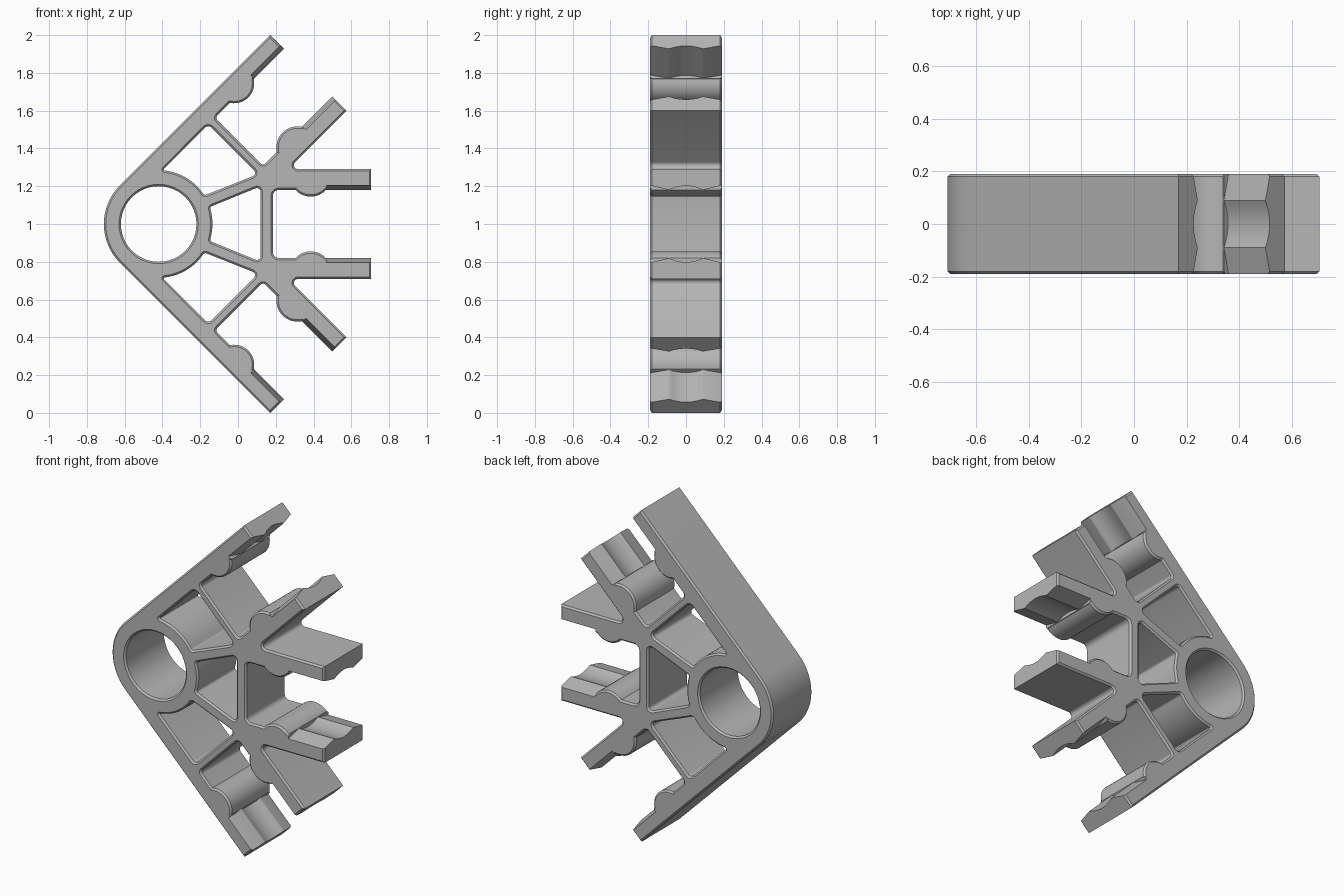
import bpy, bmesh, math
from mathutils import Vector

cube = bpy.data.objects.get("Cube")
if cube:
    bpy.data.objects.remove(cube, do_unlink=True)

HALF_DEPTH, EDGE = 0.19, 0.01
HUB = Vector((-0.42, 0))

plastic = bpy.data.materials.new("grey plastic")
plastic.use_nodes = True
grey = (0.47, 0.47, 0.47, 1)
plastic.diffuse_color = grey
plastic.node_tree.nodes["Principled BSDF"].inputs["Base Color"].default_value = grey


def arc(center, radius, start, end, steps=12):
    """Points on an arc, angles in degrees, as (x, z, corner radius)."""
    out = []
    for i in range(steps + 1):
        a = math.radians(start + (end - start) * i / steps)
        out.append((center[0] + radius * math.cos(a), center[1] + radius * math.sin(a), 0))
    return out


def rounded(points):
    """Replace each corner that has a radius by a fillet."""
    out = []
    for i, (x, z, r) in enumerate(points):
        p = Vector((x, z))
        if r == 0:
            out.append(p)
            continue
        to_a = Vector(points[i - 1][:2]) - p
        to_b = Vector(points[(i + 1) % len(points)][:2]) - p
        half = to_a.angle(to_b) / 2
        t = min(r / math.tan(half), 0.48 * to_a.length, 0.48 * to_b.length)
        r = t * math.tan(half)
        a, b = to_a.normalized(), to_b.normalized()
        mid = p + (a + b).normalized() * (r / math.sin(half))
        va, vb = p + a * t - mid, p + b * t - mid
        turn = math.pi - 2 * half
        n = max(2, math.ceil(turn / math.radians(18)))
        for k in range(n + 1):
            f = k / n
            out.append(mid + (va * math.sin((1 - f) * turn) + vb * math.sin(f * turn)) / math.sin(turn))
    return out


def mirrored(points):
    return [(x, -z, r) for x, z, r in reversed(points)]


# Clip arms: bump centre, bump radius, height above the gripping face, facing angle
ARMS = {
    "straight": ((0.385, 0.255), 0.11, 0.075, -90),
    "diagonal": ((0.315, 0.405), 0.112, 0.06, 135),
    "outer": ((-0.02, 0.745), 0.106, 0.0566, -45),
}


def bump(name):
    center, radius, height, facing = ARMS[name]
    half = math.degrees(math.acos(height / radius))
    return arc(center, radius, facing - half, facing + half)


# Outer outline, upper half, then mirrored
upper = [(0.185, 0.18, 0.03)]
upper += bump("straight")
upper += [(0.705, 0.18, 0), (0.705, 0.29, 0), (0.265, 0.29, 0.022),
          (0.575, 0.60, 0), (0.5, 0.675, 0)]
upper += bump("diagonal")
upper += [(0.1325, 0.3075, 0.02), (-0.1225, 0.5625, 0.02)]
upper += bump("outer")
upper += [(0.2425, 0.9275, 0), (0.17, 1.0, 0)]
upper += arc(HUB, 0.29, 135, 179, 8)
outline = upper + mirrored(upper)

# Openings: hub bore, side windows, middle window
bore = arc(HUB, 0.2, 0, 352.5, 47)
side = arc(HUB, 0.285, 32, 86, 10)
side[0] = side[0][:2] + (0.02,)
side[-1] = side[-1][:2] + (0.02,)
side += [(-0.1575, 0.5275, 0.025), (0.106, 0.264, 0.02)]
middle = arc(HUB, 0.285, -18.4, 18.4, 7)
middle[0] = middle[0][:2] + (0.02,)
middle[-1] = middle[-1][:2] + (0.02,)
middle += [(0.12, 0.2, 0.02), (0.12, -0.2, 0.02)]

# Filled, extruded and chamfered plate
curve = bpy.data.curves.new("plate_profile", 'CURVE')
curve.dimensions = '2D'
curve.fill_mode = 'BOTH'
curve.extrude = HALF_DEPTH - EDGE
curve.bevel_depth = EDGE
curve.bevel_resolution = 0
curve.offset = -EDGE
for loop in (outline, bore, side, mirrored(side), middle):
    pts = rounded(loop)
    spline = curve.splines.new('POLY')
    spline.points.add(len(pts) - 1)
    for sp, p in zip(spline.points, pts):
        sp.co = (p.x, p.y, 0, 1)
    spline.use_cyclic_u = True
profile = bpy.data.objects.new("plate_profile", curve)
bpy.context.collection.objects.link(profile)
bpy.context.view_layer.update()
mesh = bpy.data.meshes.new_from_object(profile)
bpy.data.objects.remove(profile, do_unlink=True)

# Stand the plate upright and weld it
bm = bmesh.new()
bm.from_mesh(mesh)
for v in bm.verts:
    v.co = (v.co.x, -v.co.z, v.co.y + 1)
bmesh.ops.remove_doubles(bm, verts=bm.verts, dist=0.0002)
bmesh.ops.recalc_face_normals(bm, faces=bm.faces)
bm.to_mesh(mesh)
bm.free()
mesh.name = "clip_connector"
mesh.materials.clear()
mesh.materials.append(plastic)
connector = bpy.data.objects.new("clip_connector", mesh)
bpy.context.collection.objects.link(connector)

# Cutter for the gripping faces: sloped sides and a shallow round channel
section = [(-0.21, 0.05), (-0.21, -0.03), (-0.09, 0)]
section += [(0.09 * i / 5, -0.022 * (1 - (i / 5) ** 2)) for i in range(-4, 5)]
section += [(0.09, 0), (0.21, -0.03), (0.21, 0.05)]
bm = bmesh.new()
for name, (center, radius, height, facing) in ARMS.items():
    a = math.radians(facing)
    normal = Vector((math.cos(a), math.sin(a)))
    along = Vector((abs(normal.y), abs(normal.x)))
    start = math.sqrt(radius ** 2 - height ** 2) + 0.004
    for sign in (1, -1):
        rings = []
        for s in (start, 0.42):
            base = Vector(center) + normal * height + along * s
            ring = []
            for y, h in section:
                p = base + normal * h
                ring.append(bm.verts.new((p.x, y, 1 + sign * p.y)))
            rings.append(ring)
        bm.faces.new(rings[0])
        bm.faces.new(rings[1])
        for i in range(len(section)):
            j = (i + 1) % len(section)
            bm.faces.new((rings[0][i], rings[0][j], rings[1][j], rings[1][i]))
bmesh.ops.recalc_face_normals(bm, faces=bm.faces)
cut_mesh = bpy.data.meshes.new("grip_cutter")
bm.to_mesh(cut_mesh)
bm.free()
cut_mesh.materials.append(plastic)
cutter = bpy.data.objects.new("grip_cutter", cut_mesh)
cutter.hide_render = True
bpy.context.collection.objects.link(cutter)

mod = connector.modifiers.new("grips", 'BOOLEAN')
mod.operation = 'DIFFERENCE'
mod.solver = 'EXACT'
mod.object = cutter
bpy.ops.object.select_all(action='DESELECT')
connector.select_set(True)
bpy.context.view_layer.objects.active = connector
bpy.ops.object.modifier_apply(modifier=mod.name)
bpy.data.objects.remove(cutter, do_unlink=True)
bpy.ops.object.shade_smooth_by_angle(angle=math.radians(28))
